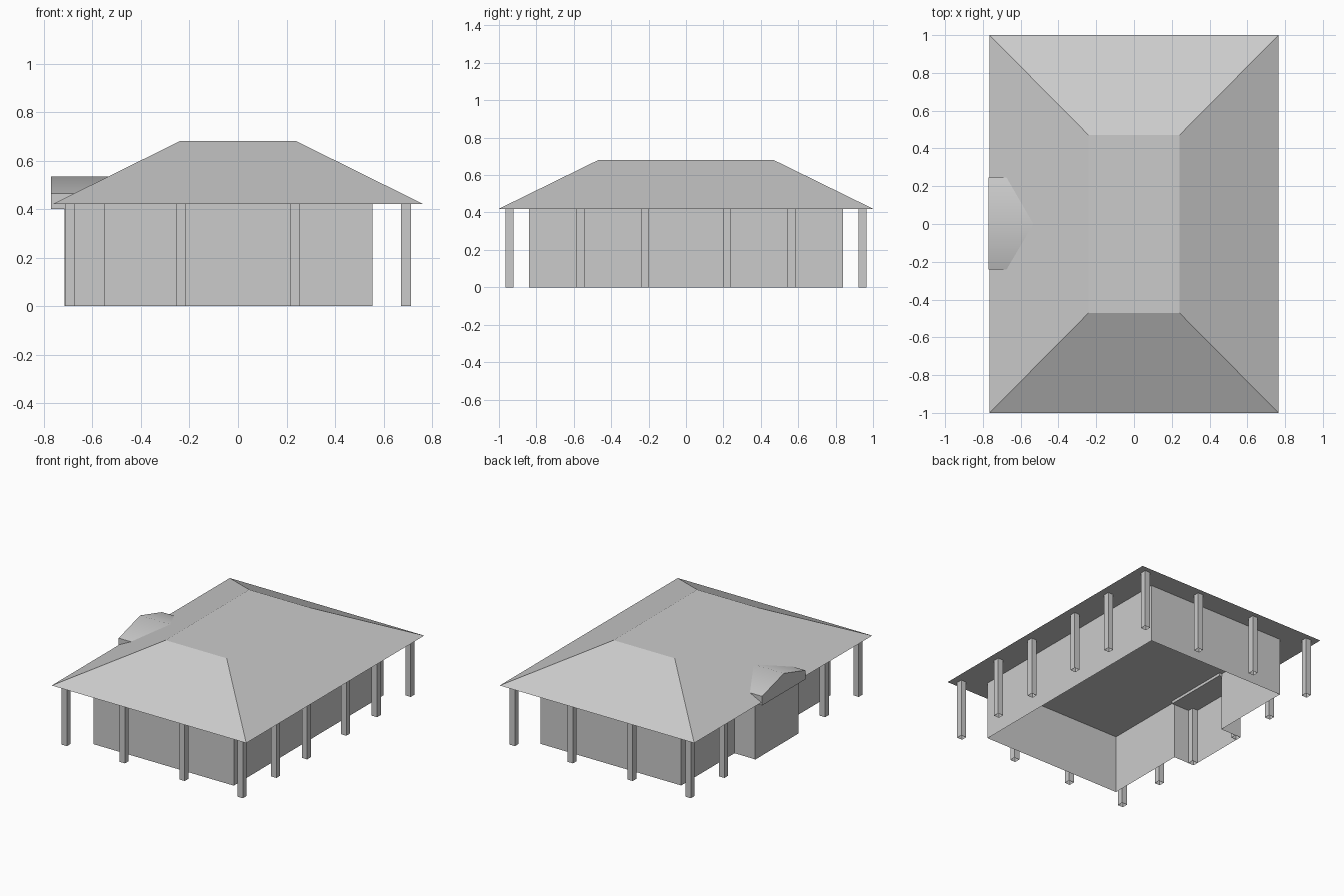
import bpy, bmesh, math

if "Cube" in bpy.data.objects:
    bpy.data.objects.remove(bpy.data.objects["Cube"])

grey = bpy.data.materials.new("plain_grey")
grey.diffuse_color = (0.6, 0.6, 0.6, 1)
grey.use_nodes = True
grey.node_tree.nodes["Principled BSDF"].inputs["Base Color"].default_value = grey.diffuse_color


def make_object(name, bm):
    bmesh.ops.recalc_face_normals(bm, faces=bm.faces)
    mesh = bpy.data.meshes.new(name)
    bm.to_mesh(mesh)
    bm.free()
    mesh.materials.append(grey)
    obj = bpy.data.objects.new(name, mesh)
    bpy.context.collection.objects.link(obj)
    return obj


def loft(name, ring_a, ring_b, caps=True):
    """Join two matching rings of points with side faces, optionally capped."""
    bm = bmesh.new()
    a = [bm.verts.new(p) for p in ring_a]
    b = [bm.verts.new(p) for p in ring_b]
    n = len(a)
    for i in range(n):
        j = (i + 1) % n
        bm.faces.new((a[i], a[j], b[j], b[i]))
    if caps:
        bm.faces.new(a[::-1])
        bm.faces.new(b)
    return make_object(name, bm)


def rect(x, y, z, cx=0, cy=0):
    return [(cx + sx * x, cy + sy * y, z)
            for sx, sy in ((-1, -1), (1, -1), (1, 1), (-1, 1))]


EAVE = 0.42

# Hipped roof with a flat top and closed underside
loft("roof", rect(0.765, 1.0, EAVE), rect(0.24, 0.47, 0.68))

# Thin outer walls with the entrance bay on the left, open underneath
plan = [(-0.55, -0.84), (0.555, -0.84), (0.555, 0.84), (-0.55, 0.84),
        (-0.55, 0.24), (-0.715, 0.24), (-0.715, -0.24), (-0.55, -0.24)]
loft("walls", [(x, y, 0) for x, y in plan],
     [(x, y, EAVE) for x, y in plan], caps=False)

# Low gabled hood over the bay, running into the roof slope
gable = [(-0.24, 0.40), (0.245, 0.40), (0.245, 0.465), (0, 0.535), (-0.24, 0.465)]
hood = loft("entrance_hood", [(-0.77, y, z) for y, z in gable],
            [(-0.53, y, z) for y, z in gable])
bpy.context.view_layer.objects.active = hood
hood.select_set(True)
bpy.ops.object.shade_smooth_by_angle(angle=math.radians(40))

# Hollow square posts around the veranda
spots = [(sx * 0.692, sy * y) for sx in (-1, 1) for sy in (-1, 1)
         for y in (0.22, 0.565, 0.943)]
spots += [(sx * 0.235, sy * 0.943) for sx in (-1, 1) for sy in (-1, 1)]
for i, (x, y) in enumerate(spots):
    loft(f"veranda_post_{i + 1}", rect(0.021, 0.021, 0, x, y),
         rect(0.021, 0.021, EAVE, x, y), caps=False)
